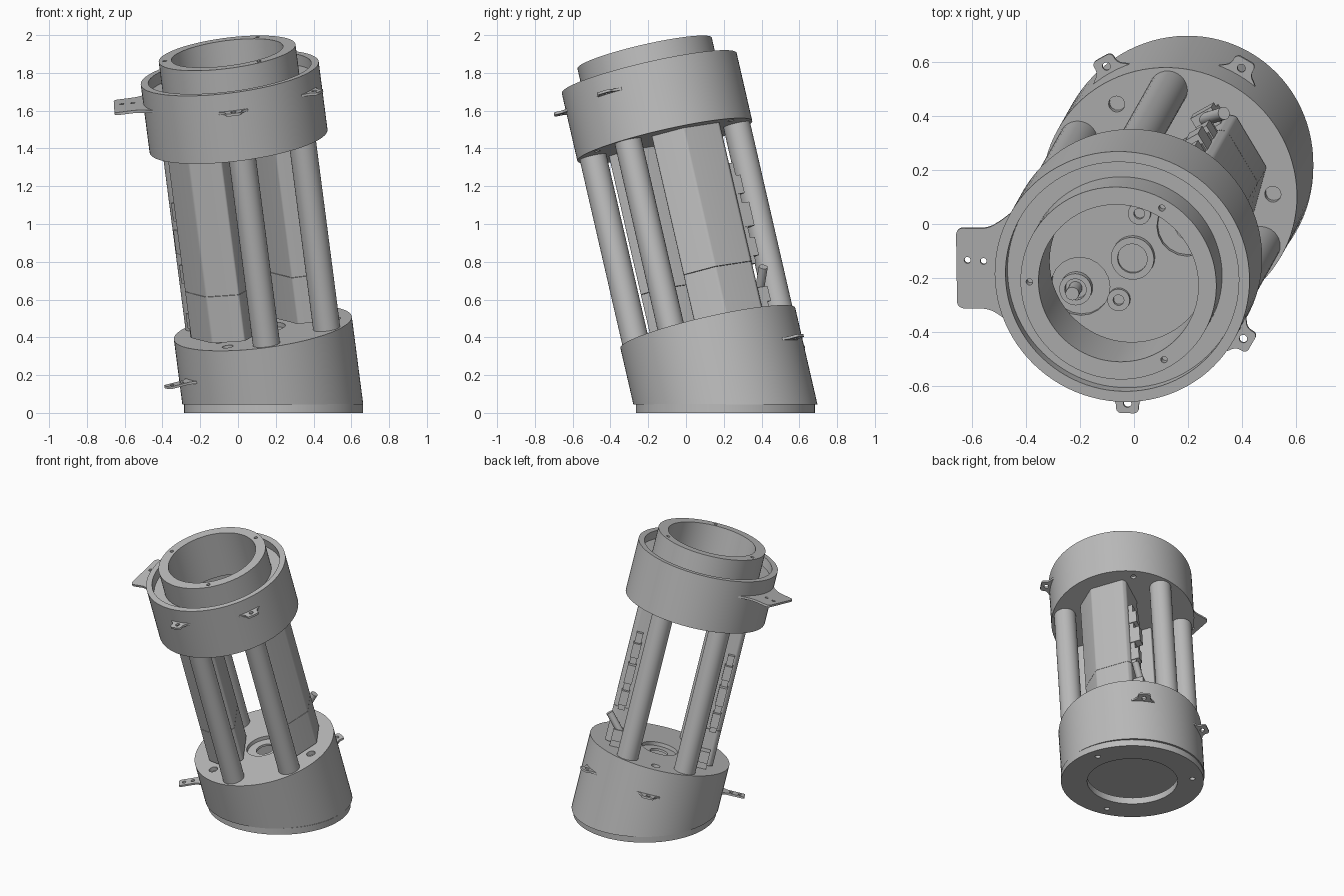
import bpy, bmesh, math
from mathutils import Vector, Matrix

cube = bpy.data.objects.get("Cube")
if cube:
    bpy.data.objects.remove(cube)

GREY = (0.5, 0.5, 0.5, 1)
mat = bpy.data.materials.new("machined grey")
mat.diffuse_color = GREY
mat.use_nodes = True
mat.node_tree.nodes["Principled BSDF"].inputs["Base Color"].default_value = GREY

# The whole assembly leans along one axis; parts are built upright in this frame
axis = Vector((-0.13, -0.23, 1)).normalized()
tilt = Vector((0, 0, 1)).rotation_difference(axis).to_matrix().to_4x4()
FRAME = Matrix.Translation((0.19, 0.219, 0)) @ tilt


def spin_z(deg):
    return Matrix.Rotation(math.radians(deg), 4, "Z")


def polar(radius, deg, z=0):
    a = math.radians(deg)
    return Matrix.Translation((radius * math.cos(a), radius * math.sin(a), z))


def smooth(obj):
    obj.data.shade_smooth()
    obj.data.set_sharp_from_angle(angle=math.radians(30))


def finish(name, bm, matrix):
    bmesh.ops.transform(bm, matrix=matrix, verts=bm.verts)
    bmesh.ops.recalc_face_normals(bm, faces=bm.faces)
    mesh = bpy.data.meshes.new(name)
    bm.to_mesh(mesh)
    bm.free()
    mesh.materials.append(mat)
    obj = bpy.data.objects.new(name, mesh)
    bpy.context.collection.objects.link(obj)
    smooth(obj)
    return obj


def lathe(name, profile, matrix=FRAME, steps=96):
    """Revolve a closed (radius, height) profile."""
    bm = bmesh.new()
    vs = [bm.verts.new((r, 0, z)) for r, z in profile]
    edges = [bm.edges.new((vs[i - 1], vs[i])) for i in range(len(vs))]
    bmesh.ops.spin(bm, geom=vs + edges, axis=(0, 0, 1), cent=(0, 0, 0),
                   angle=math.tau, steps=steps)
    bmesh.ops.remove_doubles(bm, verts=bm.verts, dist=1e-5)
    loose = [e for e in bm.edges if not e.link_faces]
    bmesh.ops.delete(bm, geom=loose, context="EDGES")
    return finish(name, bm, matrix)


def rod(name, radius, z0, z1, matrix=FRAME, steps=32):
    bm = bmesh.new()
    bmesh.ops.create_cone(bm, cap_ends=True, segments=steps, radius1=radius, radius2=radius,
                          depth=z1 - z0, matrix=Matrix.Translation((0, 0, (z0 + z1) / 2)))
    return finish(name, bm, matrix)


def box(name, lo, hi, matrix=FRAME):
    lo, hi = Vector(lo), Vector(hi)
    bm = bmesh.new()
    bmesh.ops.create_cube(bm, size=1, matrix=Matrix.Translation((lo + hi) / 2)
                          @ Matrix.Diagonal((hi - lo).to_4d()))
    return finish(name, bm, matrix)


def prism(name, outline, z0, z1, matrix=FRAME, bevel=0.0):
    """Extrude a flat outline, optionally rounding its corners."""
    bm = bmesh.new()
    bm.faces.new([bm.verts.new((x, y, z0)) for x, y in outline])
    if bevel:
        bmesh.ops.bevel(bm, geom=bm.verts[:], offset=bevel, segments=5,
                        profile=0.5, affect="VERTICES")
    new = bmesh.ops.extrude_face_region(bm, geom=bm.faces[:])["geom"]
    bmesh.ops.translate(bm, vec=(0, 0, z1 - z0),
                        verts=[g for g in new if isinstance(g, bmesh.types.BMVert)])
    return finish(name, bm, matrix)


def cut(obj, cutters):
    """Subtract the cutters and discard them."""
    for c in cutters:
        mod = obj.modifiers.new("cut", "BOOLEAN")
        mod.operation, mod.solver, mod.object = "DIFFERENCE", "EXACT", c
    bpy.context.view_layer.update()
    graph = bpy.context.evaluated_depsgraph_get()
    obj_mesh = bpy.data.meshes.new_from_object(obj.evaluated_get(graph))
    obj.modifiers.clear()
    obj.data = obj_mesh
    for c in cutters:
        bpy.data.objects.remove(c)
    smooth(obj)


def hole(radius, dist, deg, z0, z1):
    return rod("cutter", radius, z0, z1, FRAME @ polar(dist, deg), 20)


BASE_TOP, HEAD_BOTTOM = 0.465, 1.489

# Base drum, trimmed level with the ground
base = lathe("base_drum", [(0.06, 0.425), (0.06, 0.44), (0.12, 0.44), (0.12, BASE_TOP),
                           (0.475, BASE_TOP), (0.475, -0.2), (0.41, -0.2), (0.41, 0.425)])
cut(base, [box("cutter", (-2, -2, -2), (2, 2, 0.045), Matrix())]
    + [hole(0.03, 0.385, a, 0.435, 0.5) for a in (0, 120, 240)])

# Level foot ring with a shallow cover inside
foot_at = Matrix.Translation((0.189, 0.208, 0))
foot = lathe("foot_ring", [(0.30, 0), (0.474, 0), (0.474, 0.047), (0.30, 0.047)], foot_at)
cut(foot, [rod("cutter", 0.018, -0.1, 0.03, foot_at @ polar(0.4, a), 20) for a in (15, 135, 255)])
rod("base_cover", 0.42, 0.09, 0.11, foot_at, 96)

# Head drum with recessed rim and collar tube
head = lathe("head_drum", [(0, HEAD_BOTTOM), (0.475, HEAD_BOTTOM), (0.475, 1.861), (0.435, 1.861),
                           (0.435, 1.80), (0.365, 1.80), (0.365, 1.97), (0.298, 1.97),
                           (0.298, 1.64), (0.33, 1.64), (0.33, 1.53), (0, 1.53)])
cut(head, [hole(0.012, 0.332, a, 1.93, 2.0) for a in (60, 180, 300)]
    + [hole(0.11, 0.23, a, 1.505, 1.6) for a in (30, 210)]
    + [hole(0.018, 0.42, a, 1.45, 1.51) for a in (60, 180, 300)])
lathe("head_boss", [(0, 1.52), (0.08, 1.52), (0.08, 1.56), (0.055, 1.56), (0.055, 1.545), (0, 1.545)])
for a in (81, 251):
    lathe("head_cup", [(0.02, 1.52), (0.042, 1.52), (0.042, 1.55), (0.02, 1.55)],
          FRAME @ polar(0.17, a), 24)
for a in (30, 210):
    rod("motor_shaft", 0.025, 1.49, 1.60, FRAME @ polar(0.255, a), 20)
    lathe("motor_collar", [(0.04, 1.49), (0.06, 1.49), (0.06, 1.54), (0.04, 1.54)],
          FRAME @ polar(0.25, a), 32)

# Support rods
for a in (90, 150, 272, 330):
    rod("support_rod", 0.072, BASE_TOP - 0.01, HEAD_BOTTOM + 0.01, FRAME @ polar(0.39, a))

# Two mirrored drive modules, each with stepped bracket and connector
for side in (1, -1):
    m = FRAME @ spin_z(30) @ Matrix.Diagonal((side, 1, 1, 1))
    outline = [(0.13, -0.15), (0.24, -0.215), (0.368, -0.09), (0.368, 0.13),
               (0.345, 0.15), (0.13, 0.15)]
    prism("module_lower_housing", outline, BASE_TOP + 0.012, 0.729, m, 0.008)
    prism("module_upper_housing", outline, 0.731, HEAD_BOTTOM, m, 0.008)
    prism("module_foot", [(0.2, -0.1), (0.33, -0.08), (0.33, 0.1), (0.2, 0.1)], 0.455, 0.49, m)
    box("bracket_plate", (0.29, 0.14, 0.72), (0.335, 0.18, 1.27), m)
    for z, height, reach in ((0.76, 0.10, 0.205), (0.92, 0.13, 0.22), (1.10, 0.10, 0.205)):
        box("bracket_step", (0.285, 0.14, z), (0.34, reach, z + height), m)
    box("connector_block", (0.24, 0.14, 0.51), (0.33, 0.22, 0.59), m)
    box("connector_foot", (0.26, 0.14, 0.46), (0.33, 0.20, 0.51), m)

# Slanted peg on the left module
peg = FRAME @ spin_z(30) @ Matrix.Translation((0.27, 0.19, 0.56)) @ Matrix.Rotation(0.72, 4, "Y")
rod("connector_peg", 0.024, 0, 0.17, peg, 20)


# Mounting ears and tabs around the drums
def ear(name, deg, z):
    outline = [(0.44, -0.10), (0.473, -0.075), (0.495, -0.042), (0.54, -0.042),
               (0.54, 0.042), (0.495, 0.042), (0.473, 0.075), (0.44, 0.10)]
    plate = prism(name, outline, z, z + 0.014, FRAME @ spin_z(deg), 0.018)
    cut(plate, [hole(0.015, 0.503, deg, z - 0.05, z + 0.05)])


for a in (270, 330):
    ear("head_ear", a, 1.75)
for a in (60, 120):
    ear("base_ear", a, 0.275)

tab = prism("head_tab", [(0.40, -0.235), (0.45, -0.19), (0.51, -0.152), (0.63, -0.152),
                         (0.63, 0.152), (0.51, 0.152), (0.45, 0.19), (0.40, 0.235)],
            1.745, 1.76, FRAME @ spin_z(180), 0.025)
cut(tab, [hole(0.012, d, 177, 1.7, 1.8) for d in (0.53, 0.59)])
tab = prism("base_tab", [(0.44, -0.08), (0.50, -0.035), (0.625, -0.035),
                         (0.625, 0.035), (0.50, 0.035), (0.44, 0.08)],
            0.275, 0.288, FRAME @ spin_z(210), 0.015)
cut(tab, [hole(0.012, d, 210, 0.2, 0.35) for d in (0.53, 0.59)])
